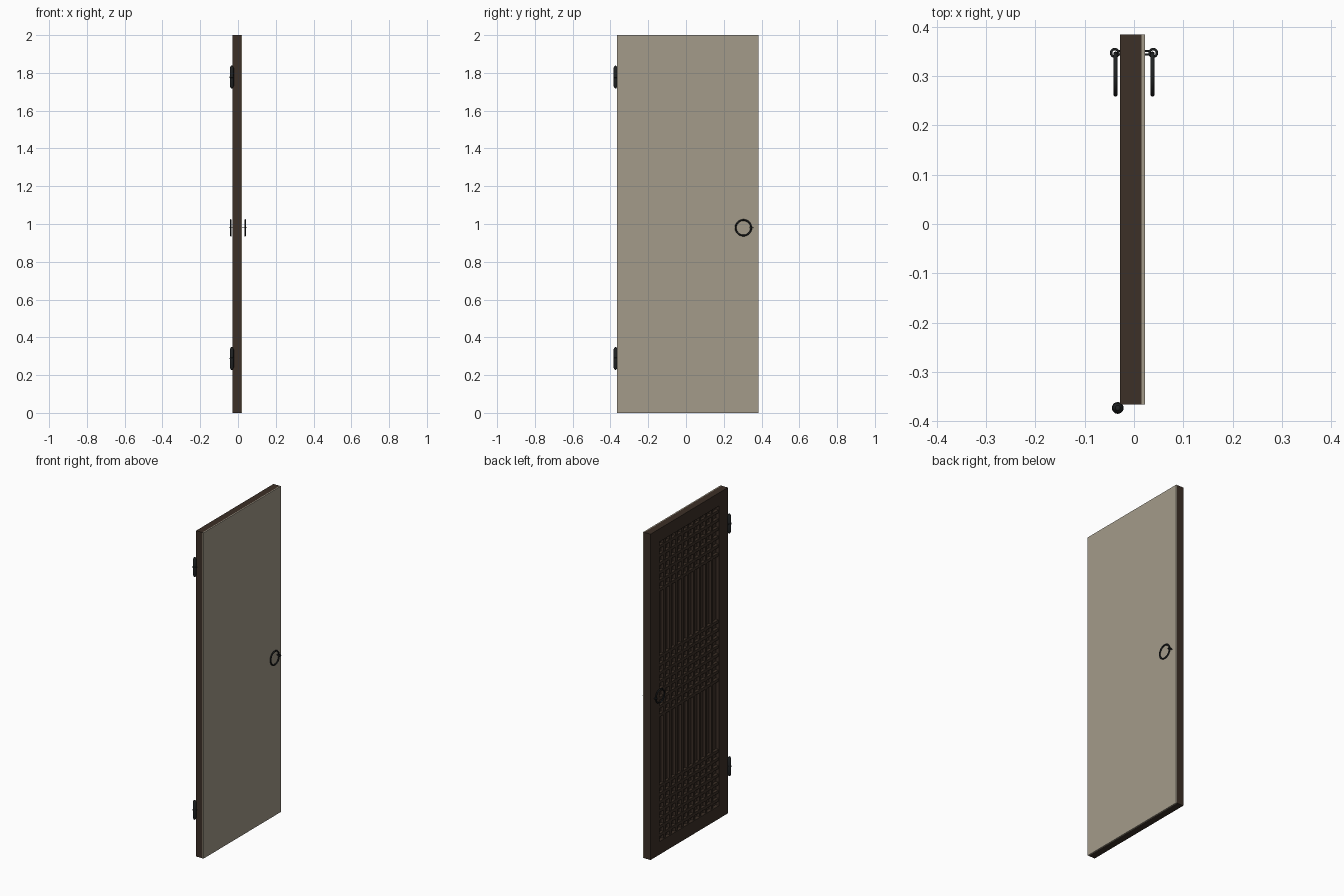
import bpy, bmesh, math
from mathutils import Matrix, Vector

if "Cube" in bpy.data.objects:
    bpy.data.objects.remove(bpy.data.objects["Cube"])


def material(name, rgb):
    m = bpy.data.materials.new(name)
    m.diffuse_color = (*rgb, 1)
    m.use_nodes = True
    m.node_tree.nodes["Principled BSDF"].inputs["Base Color"].default_value = m.diffuse_color
    return m


WOOD = material("dark wood", (0.045, 0.029, 0.020))
PAPER = material("paper", (0.37, 0.33, 0.255))
IRON = material("black iron", (0.014, 0.016, 0.017))


def boxes(name, spans, mat):
    """One object from many (min corner, max corner) boxes."""
    bm = bmesh.new()
    for lo, hi in spans:
        lo, hi = Vector(lo), Vector(hi)
        bmesh.ops.create_cube(bm, size=1, matrix=Matrix.Translation((lo + hi) / 2)
                              @ Matrix.Diagonal((*(hi - lo), 1)))
    me = bpy.data.meshes.new(name)
    bm.to_mesh(me)
    bm.free()
    me.materials.append(mat)
    ob = bpy.data.objects.new(name, me)
    bpy.context.collection.objects.link(ob)
    return ob


def finish(name, mat):
    ob = bpy.context.object
    ob.name = name
    ob.data.materials.append(mat)
    bpy.ops.object.shade_smooth_by_angle(angle=math.radians(40))
    return ob


def torus(name, loc, rot, major, minor):
    bpy.ops.mesh.primitive_torus_add(location=loc, rotation=rot, major_radius=major,
                                     minor_radius=minor, major_segments=40, minor_segments=10)
    return finish(name, IRON)


def rod(name, a, b, r):
    a, b = Vector(a), Vector(b)
    bpy.ops.mesh.primitive_cylinder_add(vertices=12, radius=r, depth=(b - a).length,
                                        location=(a + b) / 2)
    bpy.context.object.rotation_euler = (b - a).to_track_quat('Z', 'Y').to_euler()
    return finish(name, IRON)


# door outline and lattice opening
Y0, Y1, X0, X1 = -0.366, 0.384, -0.028, 0.015
A, B, C, D = Y0 + 0.085, Y1 - 0.085, 0.08, 1.92

# frame
boxes("frame_stiles", [((X0, Y0, 0), (X1, A, 2)), ((X0, B, 0), (X1, Y1, 2))], WOOD)
boxes("frame_rails", [((X0, A, 0), (X1, B, C)), ((X0, A, D), (X1, B, 2))], WOOD)
boxes("backing_panel", [((-0.006, A, C), (X1, B, D))], WOOD)
boxes("paper_sheet", [((X1, Y0, 0), (0.022, Y1, 2))], PAPER)

# lattice: full-height uprights, crossbars in three bands
w = 0.009
pitch = (B - A) / 10
boxes("lattice_uprights", [((-0.022, A + pitch * i - w, C), (-0.005, A + pitch * i + w, D))
                           for i in range(1, 10)], WOOD)
rows = []
for low, high, n in ((0.115, 0.415, 7), (0.85, 1.21, 8), (1.62, 1.885, 6)):
    rows += [low + (high - low) * i / (n - 1) for i in range(n)]
boxes("lattice_crossbars", [((-0.024, A, z - w), (-0.005, B, z + w)) for z in rows], WOOD)

# ring pulls with split-pin eyes on both faces
for s, side in ((-1, "lattice_side"), (1, "paper_side")):
    torus("ring_pull_" + side, (s * 0.0375, 0.304, 0.98), (0, math.pi / 2, 0), 0.041, 0.0045)
    torus("ring_eye_" + side, (s * 0.039, 0.347, 0.98), (0, 0, 0), 0.0075, 0.0025)
    for dy in (-1, 1):
        rod("eye_prong_" + side, (s * 0.033, 0.347 + dy * 0.004, 0.98),
            (s * 0.015, 0.347 + dy * 0.003, 0.98), 0.002)

# hinges: lathed barrel with tapered ends and a raised middle collar
profile = [(0, -0.061), (0.005, -0.059), (0.0075, -0.054), (0.0105, -0.048), (0.0105, -0.004),
           (0.012, -0.003), (0.012, 0.003), (0.0105, 0.004), (0.0105, 0.048), (0.0075, 0.054),
           (0.005, 0.059), (0, 0.061)]
for z, name in ((0.288, "lower_hinge"), (1.778, "upper_hinge")):
    bm = bmesh.new()
    vs = [bm.verts.new((r, 0, h)) for r, h in profile]
    es = [bm.edges.new(p) for p in zip(vs, vs[1:])]
    bmesh.ops.spin(bm, geom=vs + es, cent=(0, 0, 0), axis=(0, 0, 1), angle=math.tau, steps=20)
    bmesh.ops.remove_doubles(bm, verts=bm.verts, dist=1e-5)
    bmesh.ops.recalc_face_normals(bm, faces=bm.faces)
    me = bpy.data.meshes.new(name)
    bm.to_mesh(me)
    bm.free()
    ob = bpy.data.objects.new(name, me)
    bpy.context.collection.objects.link(ob)
    ob.location = (-0.033, -0.373, z)
    bpy.ops.object.select_all(action='DESELECT')
    ob.select_set(True)
    bpy.context.view_layer.objects.active = ob
    finish(name, IRON)
